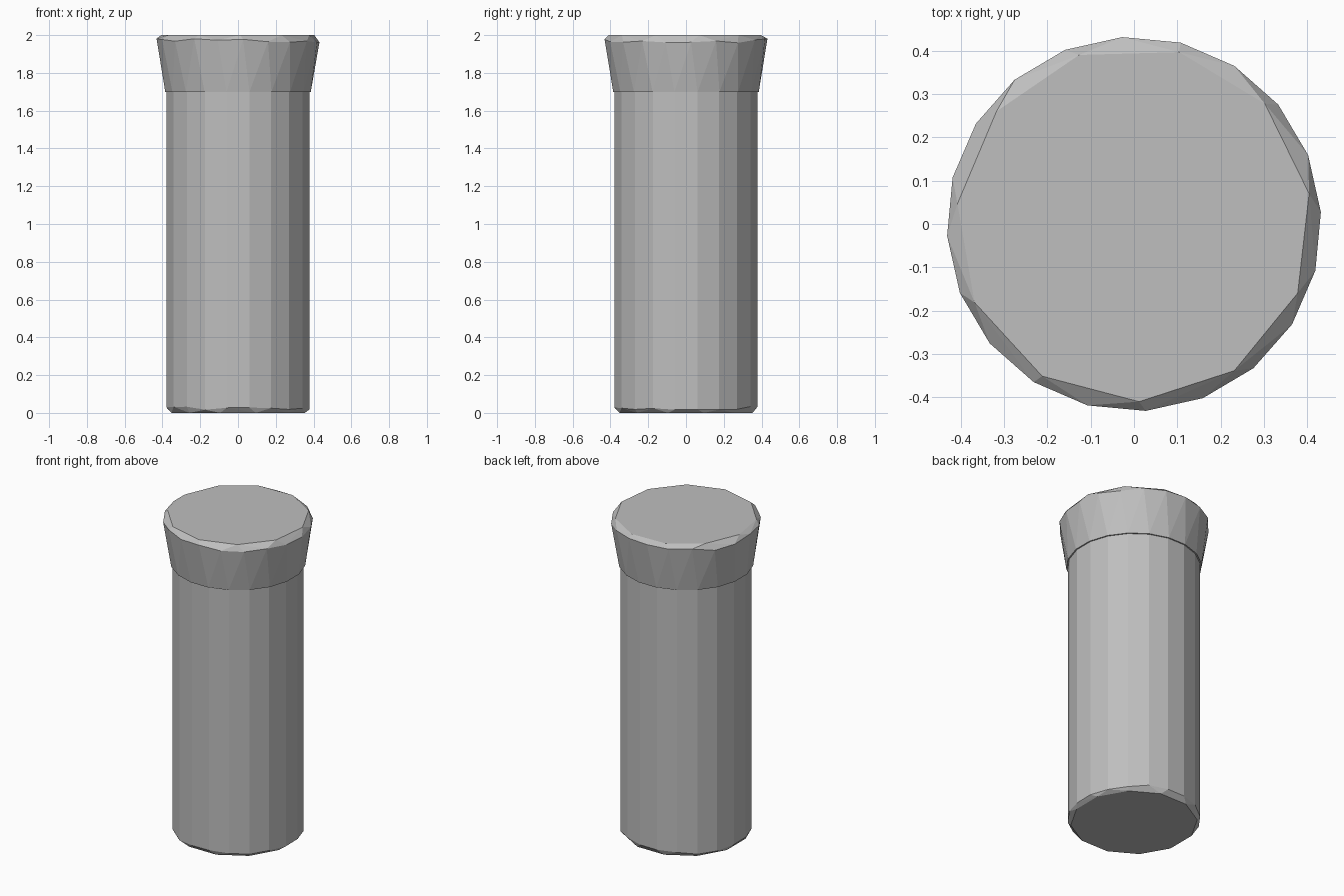
import bpy, bmesh, random
from math import cos, sin, tau

random.seed(4)
cube = bpy.data.objects.get("Cube")
if cube:
    bpy.data.objects.remove(cube)

stone = bpy.data.materials.new("stone_grey")
stone.use_nodes = True
grey = (0.52, 0.52, 0.52, 1)
stone.diffuse_color = grey
stone.node_tree.nodes["Principled BSDF"].inputs["Base Color"].default_value = grey


def faceted_solid(name, rings):
    """Hull around rings of (height, radius, sides, height jitter, turn)."""
    bm = bmesh.new()
    for z, radius, sides, jitter, turn in rings:
        for i in range(sides):
            a = tau * (i + turn) / sides
            bm.verts.new((radius * cos(a), radius * sin(a),
                          z + random.uniform(-jitter, jitter)))
    hull = bmesh.ops.convex_hull(bm, input=bm.verts)
    loose = {v for v in hull["geom_interior"] + hull["geom_unused"]
             if isinstance(v, bmesh.types.BMVert) and v.is_valid}
    bmesh.ops.delete(bm, geom=list(loose), context="VERTS")
    bmesh.ops.dissolve_limit(bm, angle_limit=0.01, verts=bm.verts, edges=bm.edges)
    bmesh.ops.recalc_face_normals(bm, faces=bm.faces)
    mesh = bpy.data.meshes.new(name)
    bm.to_mesh(mesh)
    bm.free()
    mesh.materials.append(stone)
    obj = bpy.data.objects.new(name, mesh)
    bpy.context.collection.objects.link(obj)
    return obj


# Straight shaft with a worn lower rim
faceted_solid("shaft", [
    (0.0, 0.365, 12, 0, 0.5),
    (0.025, 0.382, 20, 0.01, 0.5),
    (1.71, 0.382, 20, 0, 0.5),
])

# Flared cap with chipped facets around the top
faceted_solid("flared_cap", [
    (1.70, 0.39, 20, 0, 0.5),
    (1.97, 0.432, 20, 0.012, 0.2),
    (2.0, 0.41, 11, 0, 0.3),
])
